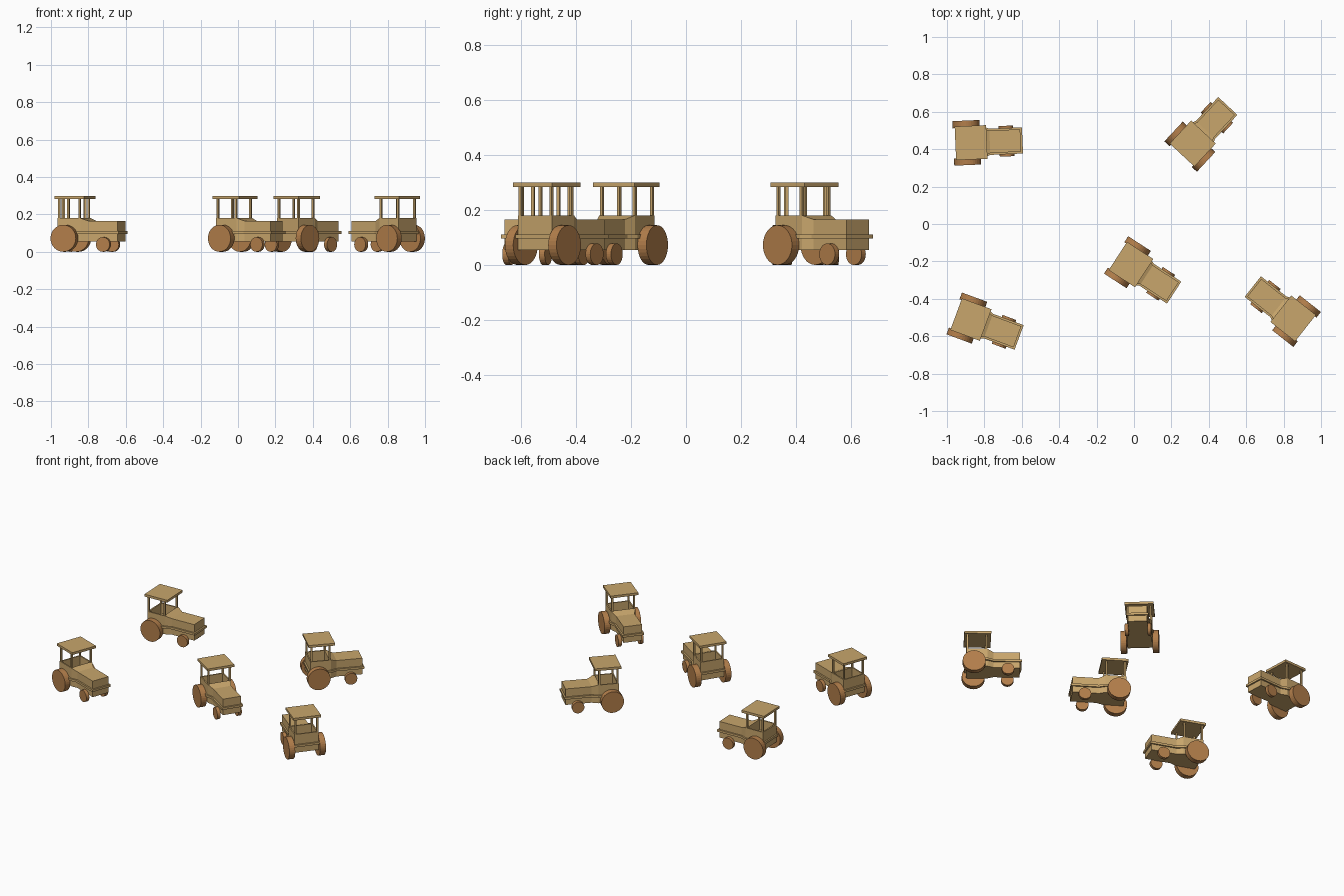
import bpy, bmesh
from math import radians
from mathutils import Matrix, Vector

if "Cube" in bpy.data.objects:
    bpy.data.objects.remove(bpy.data.objects["Cube"])


def material(name, color):
    m = bpy.data.materials.new(name)
    m.diffuse_color = (*color, 1)
    m.use_nodes = True
    m.node_tree.nodes["Principled BSDF"].inputs["Base Color"].default_value = m.diffuse_color
    return m


LIGHT = material("light_wood", (0.58, 0.38, 0.15))
DARK = material("dark_wood", (0.45, 0.21, 0.07))


def finish(bm, name, mat):
    bmesh.ops.recalc_face_normals(bm, faces=bm.faces)
    me = bpy.data.meshes.new(name)
    bm.to_mesh(me)
    bm.free()
    me.materials.append(mat)
    return me


def loft(sections, tub=False):
    """Rectangular sections (x, half width, bottom, top) joined along x."""
    bm = bmesh.new()
    rings = [[bm.verts.new(p) for p in ((x, -w, lo), (x, w, lo), (x, w, hi), (x, -w, hi))]
             for x, w, lo, hi in sections]
    tops = []
    for a, b in zip(rings, rings[1:]):
        for i in range(4):
            j = (i + 1) % 4
            f = bm.faces.new((a[i], a[j], b[j], b[i]))
            if i == 2:
                tops.append(f)
    bm.faces.new(rings[0])
    bm.faces.new(rings[-1])
    if tub:  # hollow out the driver's compartment
        bmesh.ops.recalc_face_normals(bm, faces=bm.faces)
        bmesh.ops.inset_individual(bm, faces=[tops[0]], thickness=0.012)
        new = bmesh.ops.extrude_discrete_faces(bm, faces=[tops[0]])["faces"][0]
        bmesh.ops.translate(bm, verts=new.verts, vec=(0, 0, -0.08))
    return bm


def box(size, loc):
    bm = bmesh.new()
    bmesh.ops.create_cube(bm, size=1, matrix=Matrix.Translation(loc) @ Matrix.Diagonal((*size, 1)))
    return bm


def wheel(radius, width):
    bm = bmesh.new()
    bmesh.ops.create_cone(bm, cap_ends=True, segments=32, radius1=radius, radius2=radius,
                          depth=width, matrix=Matrix.Rotation(radians(90), 4, 'X'))
    return bm


# body plan: cab, taper, hood
PLAN = [(-0.07, 0.078, 0.18), (0.06, 0.078, 0.18), (0.10, 0.06, 0.165), (0.265, 0.06, 0.165)]
body = finish(loft([(x, w, 0.055, h) for x, w, h in PLAN], True), "body", LIGHT)

# trim band running around the body
E = 0.01
band = finish(loft([(x + (-E if i == 0 else E if i == 3 else 0), w + E, 0.096, 0.111)
                    for i, (x, w, h) in enumerate(PLAN)]), "trim_band", LIGHT)

roof = finish(box((0.168, 0.18, 0.016), (0, 0, 0.291)), "roof", LIGHT)
post = finish(box((0.011, 0.011, 0.106), (0, 0, 0.231)), "roof_post", LIGHT)
rear = finish(wheel(0.072, 0.038), "rear_wheel", DARK)
front = finish(wheel(0.039, 0.022), "front_wheel", DARK)

parts = [("body", body, (0, 0, 0)), ("trim_band", band, (0, 0, 0)), ("roof", roof, (0, 0, 0))]
for s in (-1, 1):
    parts += [("rear_wheel", rear, (-0.023, s * 0.1, 0.072)),
              ("front_wheel", front, (0.189, s * 0.071, 0.039)),
              ("roof_post", post, (-0.063, s * 0.071, 0)),
              ("roof_post", post, (0.053, s * 0.071, 0))]

# five tractors: roof centre and heading
PLACES = [(-0.871, 0.435, 2.5), (0.314, 0.430, 47), (-0.016, -0.217, -33),
          (0.851, -0.505, 141.7), (-0.872, -0.511, -20.3)]
for n, (x, y, a) in enumerate(PLACES, 1):
    place = Matrix.Translation((x, y, 0)) @ Matrix.Rotation(radians(a), 4, 'Z')
    for name, mesh, loc in parts:
        ob = bpy.data.objects.new(f"tractor_{n}_{name}", mesh)
        ob.matrix_world = place @ Matrix.Translation(Vector(loc))
        bpy.context.collection.objects.link(ob)
